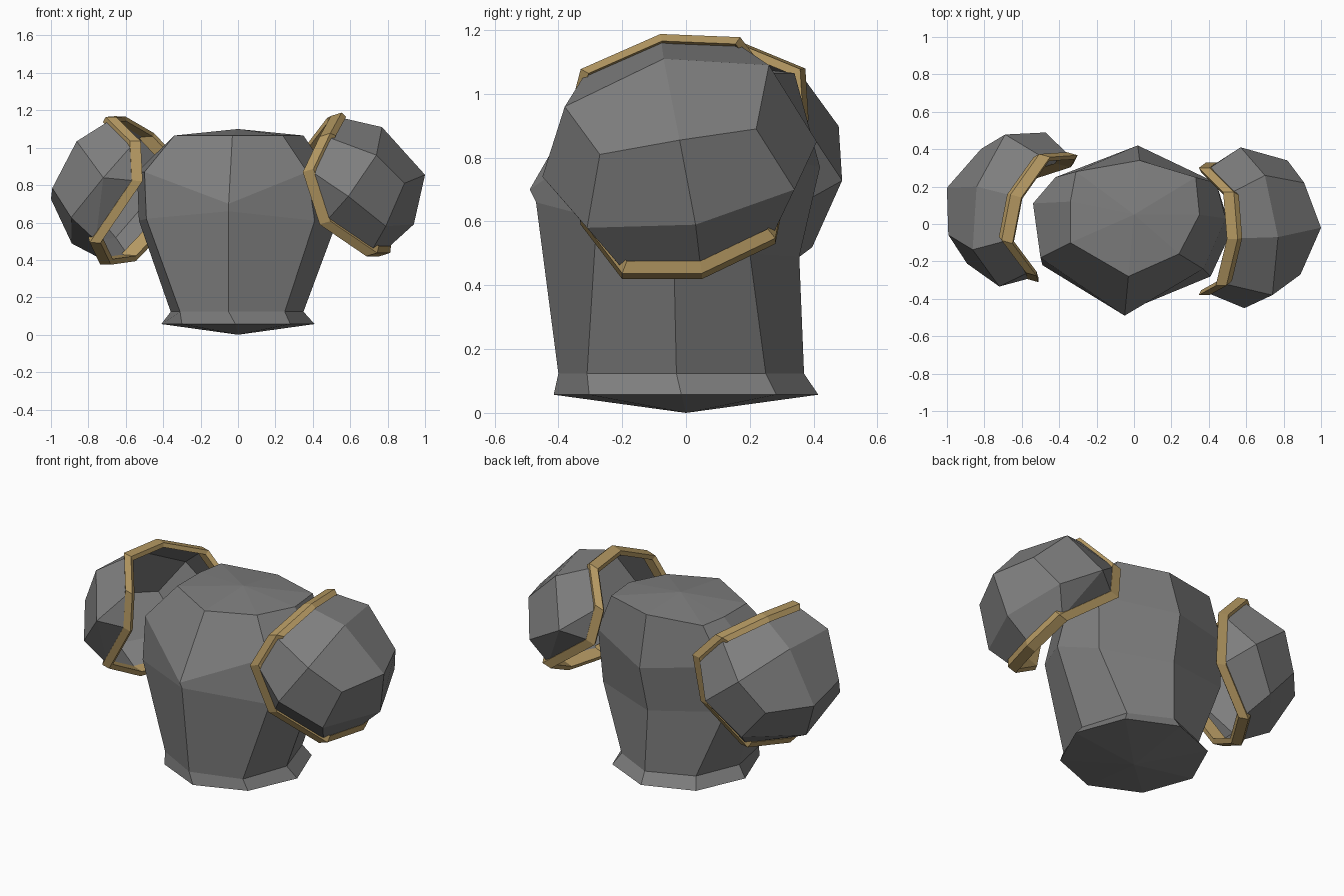
import bpy, bmesh, math
from mathutils import Vector, Matrix

if "Cube" in bpy.data.objects:
    bpy.data.objects.remove(bpy.data.objects["Cube"])


def material(name, col):
    m = bpy.data.materials.new(name)
    m.diffuse_color = (*col, 1)
    m.use_nodes = True
    m.node_tree.nodes["Principled BSDF"].inputs["Base Color"].default_value = m.diffuse_color
    return m


GREY = material("steel_grey", (0.21, 0.21, 0.21))
GOLD = material("brass_gold", (0.45, 0.31, 0.12))


def finish(bm, name, mat):
    bmesh.ops.recalc_face_normals(bm, faces=bm.faces)
    me = bpy.data.meshes.new(name)
    bm.to_mesh(me)
    bm.free()
    me.materials.append(mat)
    ob = bpy.data.objects.new(name, me)
    bpy.context.collection.objects.link(ob)
    return ob


def bridge(bm, a, b):
    n = len(a)
    for i in range(n):
        j = (i + 1) % n
        bm.faces.new((a[i], a[j], b[j], b[i]))


# Torso: eight-sided rings, each counter-clockwise from the front vertex
turn = [math.radians(45 * i - 2) for i in range(8)]
base = [(0.41 * math.sin(t), -0.415 * math.cos(t), 0.057) for t in turn]
hem = [(x, y, 0.123) for x, y in ((-.05, -.40), (.25, -.31), (.35, -.03), (.26, .25),
                                  (.02, .37), (-.25, .26), (-.36, 0), (-.31, -.26))]
waist = [(-.05, -.47, .66), (.41, -.28, .61), (.52, -.04, .58), (.42, .20, .50),
         (.01, .355, .49), (-.43, .23, .55), (-.53, .06, .61), (-.49, -.22, .62)]
chest = [(-.05, -.49, .70), (.37, -.24, .87), (.49, .03, .86), (.44, .22, .82),
         (.02, .42, .77), (-.42, .25, .83), (-.54, .11, .87), (-.50, -.18, .87)]
neck = [(x, y, 1.065) for x, y in ((-.03, -.28), (.24, -.16), (.35, .05), (.33, .25),
                                   (.03, .34), (-.31, .28), (-.34, .12), (-.34, -.10))]
bm = bmesh.new()
loops = [[bm.verts.new(p) for p in r] for r in (base, hem, waist, chest, neck)]
for lo, hi in zip(loops, loops[1:]):
    bridge(bm, lo, hi)
for ring, tip in ((loops[0], (0, 0, 0)), (loops[-1], (0, .05, 1.10))):
    apex = bm.verts.new(tip)
    for i in range(8):
        bm.faces.new((ring[i], ring[(i + 1) % 8], apex))
finish(bm, "torso", GREY)

# Shoulder dome points (right side) and the rim of its opening
dome = [(.74, -.38, .96), (.77, -.07, 1.11), (.70, .26, 1.09),
        (.89, -.27, .81), (1.0, -.02, .855), (.91, .22, .89),
        (.79, -.31, .58), (.94, .03, .59), (.82, .34, .70),
        (.59, -.45, .74), (.57, .41, .85)]
rim = [Vector(p) for p in ((.51, .17, 1.17), (.53, -.08, 1.18), (.47, -.33, 1.07), (.38, -.38, .88),
                           (.47, -.33, .60), (.72, -.20, .43), (.79, .05, .43),
                           (.75, .28, .54), (.42, .33, .79), (.38, .30, 1.0))]
centre = sum(rim, Vector()) / len(rim)
axis = Vector((.95, 0, .3)).normalized()


def rim_loop(scale, shift):
    return [centre + (p - centre) * scale + axis * shift for p in rim]


def shoulder(side, xf):
    # open faceted dome: hull of the points with the opening removed
    bm = bmesh.new()
    for p in dome:
        bm.verts.new(p)
    edge = [bm.verts.new(p) for p in rim_loop(.96, 0)]
    bmesh.ops.convex_hull(bm, input=bm.verts[:])
    edge = set(edge)
    bmesh.ops.delete(bm, geom=[f for f in bm.faces if all(v in edge for v in f.verts)], context='FACES')
    bmesh.ops.dissolve_limit(bm, angle_limit=math.radians(9), verts=bm.verts[:], edges=bm.edges[:])
    bm.transform(xf)
    finish(bm, side + "_shoulder_dome", GREY)
    # trim band of rectangular section around the opening
    bm = bmesh.new()
    band = [[bm.verts.new(p) for p in rim_loop(s, d)]
            for s, d in ((1.0, .025), (1.0, -.035), (.93, -.035), (.92, .05))]
    for i in range(4):
        bridge(bm, band[i], band[(i + 1) % 4])
    bm.transform(xf)
    finish(bm, side + "_shoulder_trim", GOLD)


shoulder("right", Matrix.Identity(4))
# left shoulder: the same piece turned half round, then tipped down and swung back
tilt = Matrix.Rotation(math.radians(-16), 4, 'Y')
swing = Matrix.Rotation(math.radians(-16), 4, 'Z')
half_turn = Matrix.Rotation(math.pi, 4, 'Z')
shoulder("left", Matrix.Translation((-.57, .07, .797)) @ swing @ tilt
         @ Matrix.Translation((.55, -.02, -.80)) @ half_turn)
